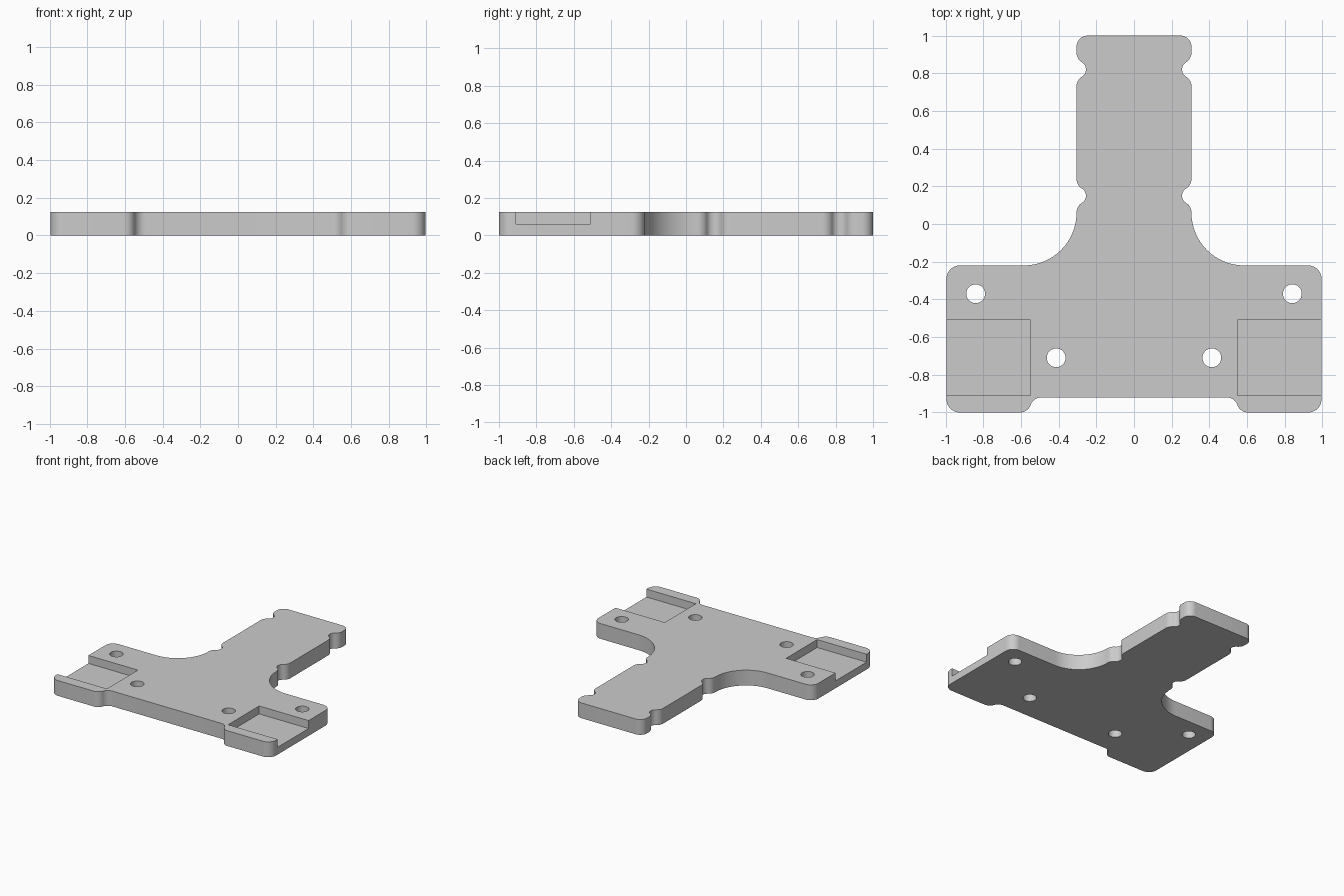
import bpy, bmesh
from math import radians, degrees, cos, sin, atan2, sqrt
from mathutils import Vector

if "Cube" in bpy.data.objects:
    bpy.data.objects.remove(bpy.data.objects["Cube"])

THICK = 0.125
EDGE = 0.995      # half width of the base
NECK = 0.305      # half width of the neck

grey = bpy.data.materials.new("plain grey")
grey.use_nodes = True
grey.diffuse_color = (0.6, 0.6, 0.6, 1)
grey.node_tree.nodes["Principled BSDF"].inputs["Base Color"].default_value = (0.6, 0.6, 0.6, 1)


def arc(cx, cy, r, start, end, steps=10):
    angles = [radians(start + (end - start) * i / steps) for i in range(steps + 1)]
    return [Vector((cx + r * cos(a), cy + r * sin(a))) for a in angles]


def notch(y, r_in=0.045, r_out=0.06):
    """Round side notch with rounded shoulders."""
    dx = 0.30 - (NECK - r_out)
    dy = sqrt((r_in + r_out) ** 2 - dx ** 2)
    a = degrees(atan2(dy, dx))
    return (arc(NECK - r_out, y - dy, r_out, 0, a)
            + arc(0.30, y, r_in, 180 + a, 180 - a, 14)
            + arc(NECK - r_out, y + dy, r_out, -a, 0))


def prism(name, points, z0, z1):
    bm = bmesh.new()
    face = bm.faces.new([bm.verts.new((p[0], p[1], z0)) for p in points])
    top = bmesh.ops.extrude_face_region(bm, geom=[face])["geom"]
    bmesh.ops.translate(bm, vec=(0, 0, z1 - z0),
                        verts=[v for v in top if isinstance(v, bmesh.types.BMVert)])
    bmesh.ops.recalc_face_normals(bm, faces=bm.faces)
    mesh = bpy.data.meshes.new(name)
    bm.to_mesh(mesh)
    bm.free()
    mesh.materials.append(grey)
    obj = bpy.data.objects.new(name, mesh)
    bpy.context.collection.objects.link(obj)
    return obj


# Right half of the outline, from the front edge round to the back
outline = (arc(0.492, -0.98, 0.06, 90, 19.5)           # step to the front foot
           + arc(0.605, -0.94, 0.06, 199.5, 270)
           + arc(EDGE - 0.07, -0.93, 0.07, -90, 0)     # base corners
           + arc(EDGE - 0.07, -0.29, 0.07, 0, 90)
           + arc(NECK + 0.28, 0.06, 0.28, 270, 180, 24)  # sweep into the neck
           + notch(0.15)
           + notch(0.82)
           + arc(NECK - 0.06, 0.94, 0.06, 0, 90))      # neck tip corner

half = [outline[0]]
for p in outline[1:]:
    if (p - half[-1]).length > 0.002:
        half.append(p)
plate = prism("mounting_plate", half + [Vector((-p.x, p.y)) for p in reversed(half)], 0, THICK)

# Screw holes and side pockets, mirrored
cutters = []
for side in (-1, 1):
    for x, y in ((0.84, -0.37), (0.413, -0.71)):
        cutters.append(prism("hole_cutter", arc(side * x, y, 0.05, 0, 360, 32)[:-1], -0.1, 0.3))
    a, b = side * 0.548, side * 1.1
    cutters.append(prism("pocket_cutter",
                         [(a, -0.91), (b, -0.91), (b, -0.51), (a, -0.51)], 0.06, 0.3))

bpy.ops.object.select_all(action="DESELECT")
plate.select_set(True)
bpy.context.view_layer.objects.active = plate
for cutter in cutters:
    cutter.hide_render = True
    mod = plate.modifiers.new("cut", "BOOLEAN")
    mod.operation = "DIFFERENCE"
    mod.solver = "EXACT"
    mod.object = cutter
    bpy.ops.object.modifier_apply(modifier=mod.name)
    bpy.data.objects.remove(cutter)

bpy.ops.object.shade_smooth_by_angle(angle=radians(30))
